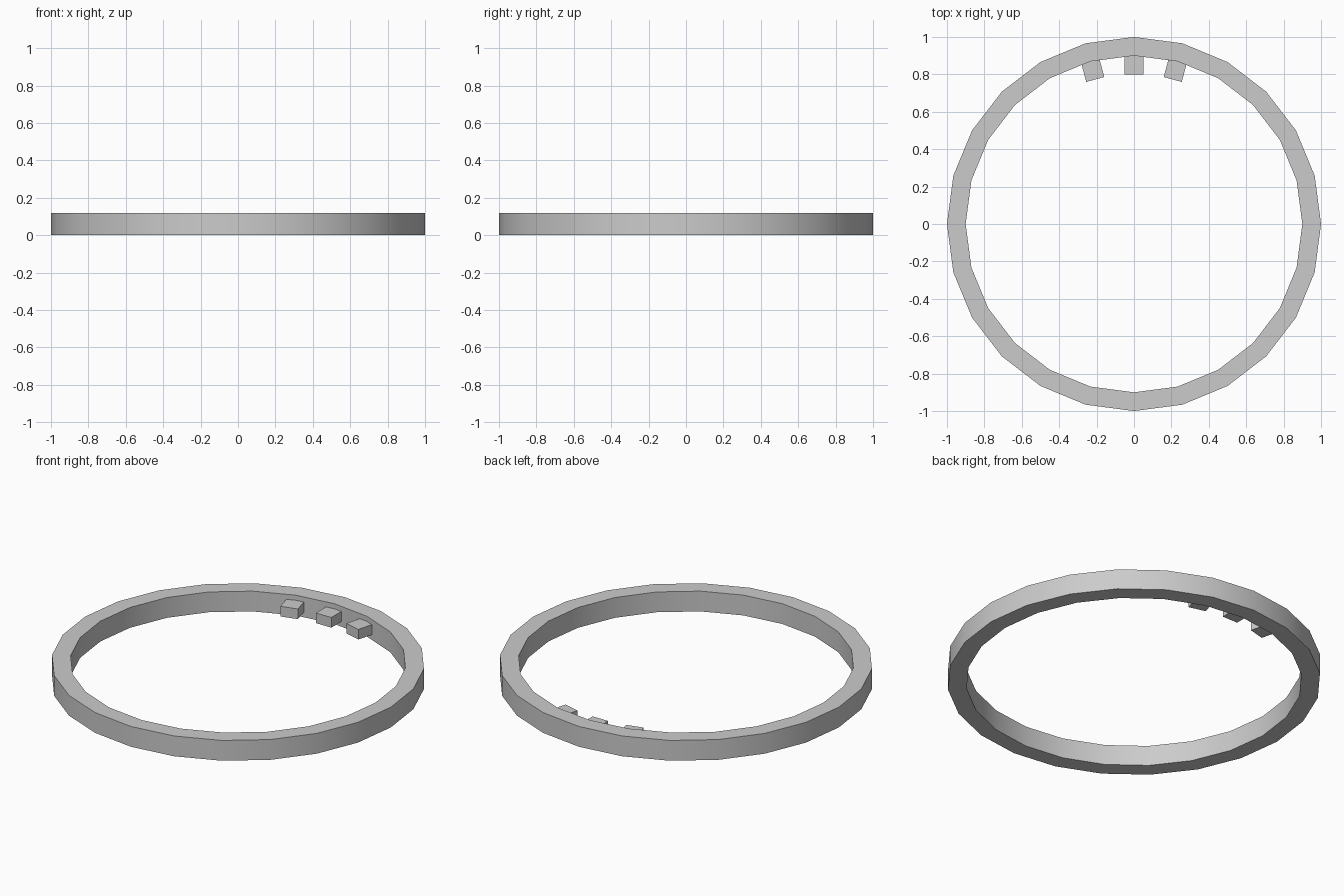
import bpy, bmesh
from math import pi, sin, cos, radians
from mathutils import Matrix

if "Cube" in bpy.data.objects:
    bpy.data.objects.remove(bpy.data.objects["Cube"])

SIDES = 24
R_OUT, R_IN, HEIGHT = 1.0, 0.9, 0.12


def add_object(name, bm):
    bmesh.ops.recalc_face_normals(bm, faces=bm.faces)
    mesh = bpy.data.meshes.new(name)
    bm.to_mesh(mesh)
    bm.free()
    ob = bpy.data.objects.new(name, mesh)
    bpy.context.collection.objects.link(ob)
    return ob


# Band: rectangular section swept around 24 sides
bm = bmesh.new()
section = [(R_OUT, 0), (R_OUT, HEIGHT), (R_IN, HEIGHT), (R_IN, 0)]
loops = []
for i in range(SIDES):
    a = 2 * pi * i / SIDES
    loops.append([bm.verts.new((r * cos(a), r * sin(a), z)) for r, z in section])
for i in range(SIDES):
    p, q = loops[i], loops[(i + 1) % SIDES]
    for j in range(4):
        k = (j + 1) % 4
        bm.faces.new((p[j], q[j], q[k], p[k]))
band = add_object("ring_band", bm)
bpy.context.view_layer.objects.active = band
band.select_set(True)
bpy.ops.object.shade_smooth_by_angle(angle=radians(30))

# Three small blocks on the inner wall at the back
for name, deg in (("right_block", -15), ("middle_block", 0), ("left_block", 15)):
    bm = bmesh.new()
    bmesh.ops.create_cube(bm, size=1.0, matrix=Matrix.Rotation(radians(deg), 4, 'Z')
                          @ Matrix.Translation((0, 0.85, 0.06))
                          @ Matrix.Diagonal((0.1, 0.1, 0.06, 1)))
    add_object(name, bm)
